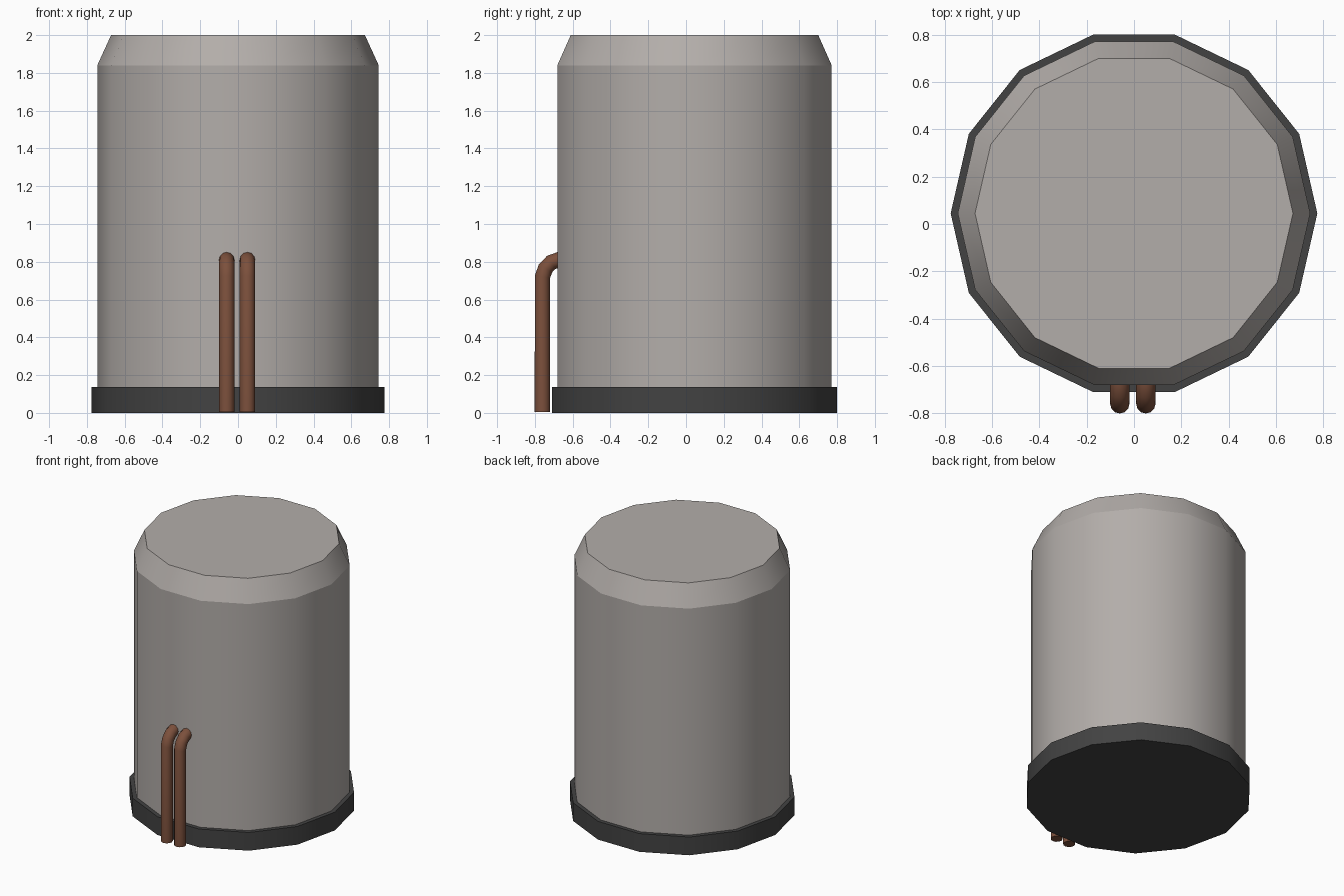
import bpy, bmesh, math

if "Cube" in bpy.data.objects:
    bpy.data.objects.remove(bpy.data.objects["Cube"])

SIDES = 14
CY = 0.045


def material(name, color):
    m = bpy.data.materials.new(name)
    m.diffuse_color = color
    m.use_nodes = True
    m.node_tree.nodes["Principled BSDF"].inputs["Base Color"].default_value = m.diffuse_color
    return m


def drum(name, profile, mat):
    """Closed 14-sided solid from (radius, z) rings, smooth around, sharp at rings."""
    bm = bmesh.new()
    rings = []
    for r, z in profile:
        rings.append([bm.verts.new((r * math.cos(2 * math.pi * i / SIDES),
                                    CY + r * math.sin(2 * math.pi * i / SIDES), z))
                      for i in range(SIDES)])
    for a, b in zip(rings, rings[1:]):
        for i in range(SIDES):
            j = (i + 1) % SIDES
            bm.faces.new((a[i], a[j], b[j], b[i])).smooth = True
    bm.faces.new(rings[0][::-1])
    bm.faces.new(rings[-1])
    for e in bm.edges:
        if abs(e.verts[0].co.z - e.verts[1].co.z) < 1e-4:
            e.smooth = False
    me = bpy.data.meshes.new(name)
    bm.to_mesh(me)
    bm.free()
    me.materials.append(mat)
    ob = bpy.data.objects.new(name, me)
    bpy.context.collection.objects.link(ob)
    return ob


def pipe(name, x, mat):
    """Round pipe rising from the ground and bending into the tank."""
    path = [(-0.76, 0.005), (-0.76, 0.72), (-0.744, 0.765),
            (-0.713, 0.797), (-0.67, 0.812), (-0.64, 0.812)]
    cu = bpy.data.curves.new(name, 'CURVE')
    cu.dimensions = '3D'
    cu.bevel_depth = 0.041
    cu.bevel_resolution = 4
    cu.use_fill_caps = True
    sp = cu.splines.new('POLY')
    sp.points.add(len(path) - 1)
    for p, (y, z) in zip(sp.points, path):
        p.co = (x, y, z, 1)
    cu.materials.append(mat)
    ob = bpy.data.objects.new(name, cu)
    bpy.context.collection.objects.link(ob)
    # Turn into a mesh with smooth sides and crisp caps
    bpy.ops.object.select_all(action='DESELECT')
    ob.select_set(True)
    bpy.context.view_layer.objects.active = ob
    bpy.ops.object.convert(target='MESH')
    bpy.ops.object.shade_smooth_by_angle(angle=math.radians(50))


tank_mat = material("warm_grey", (0.45, 0.42, 0.40, 1))
base_mat = material("dark_grey", (0.055, 0.055, 0.055, 1))
copper = material("copper", (0.20, 0.08, 0.045, 1))

# Tank with bevelled shoulder
drum("tank", [(0.745, 0.13), (0.745, 1.84), (0.672, 2.0)], tank_mat)
# Dark plinth
drum("base", [(0.775, 0.0), (0.775, 0.137)], base_mat)
# Twin pipes at the front
pipe("left_pipe", -0.06, copper)
pipe("right_pipe", 0.05, copper)
